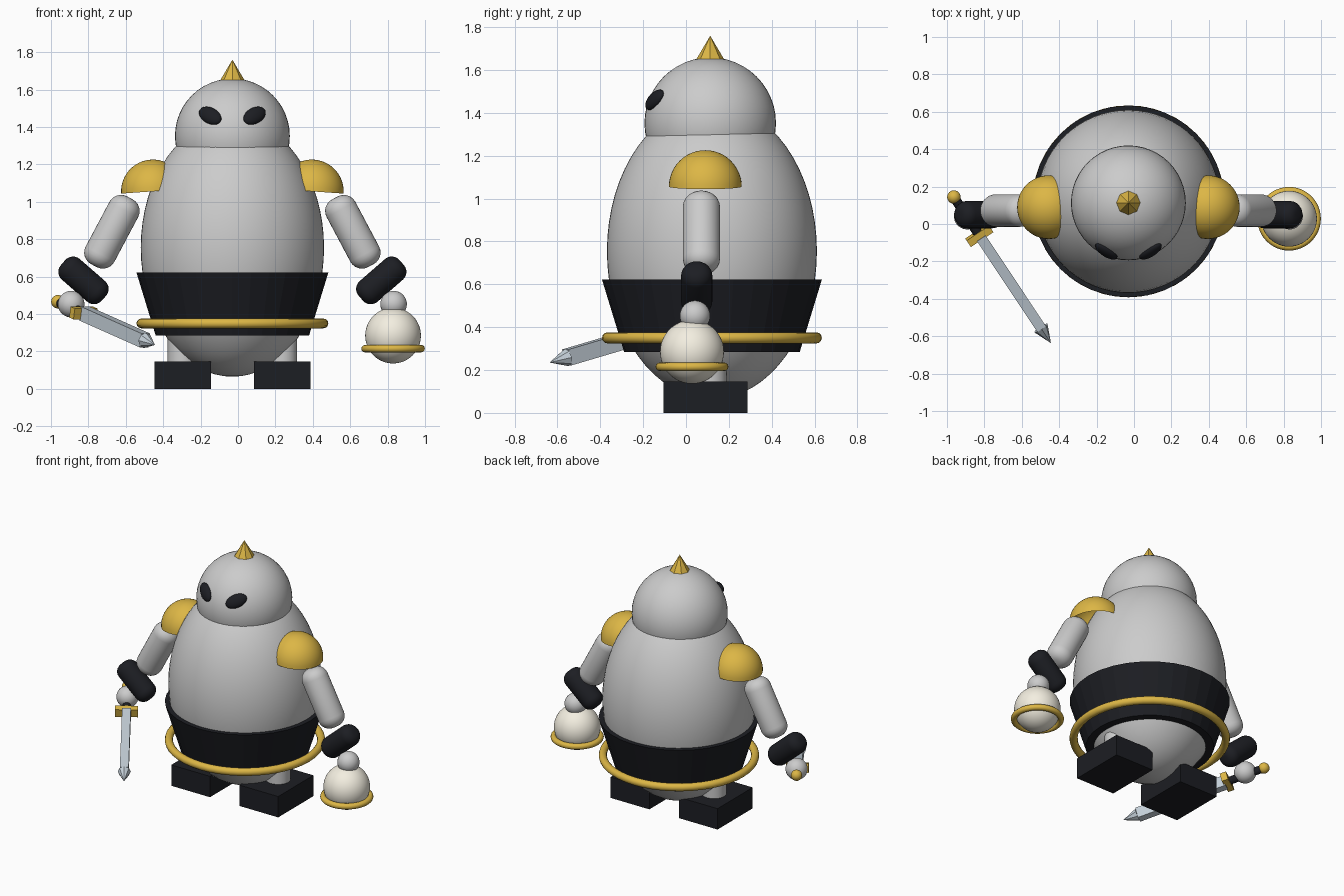
import bpy, bmesh, math
from mathutils import Vector, Matrix

if "Cube" in bpy.data.objects:
    bpy.data.objects.remove(bpy.data.objects["Cube"])

CX = -0.03  # symmetry line of the figure


def material(name, rgb):
    m = bpy.data.materials.new(name)
    m.diffuse_color = (*rgb, 1)
    m.use_nodes = True
    m.node_tree.nodes["Principled BSDF"].inputs["Base Color"].default_value = m.diffuse_color
    return m


GOLD = material("gold", (0.72, 0.47, 0.06))
BLACK = material("black", (0.012, 0.013, 0.017))
CREAM = material("cream", (0.9, 0.86, 0.75))
STEEL = material("steel", (0.55, 0.62, 0.68))


def finish(name, mat=None, smooth=True):
    o = bpy.context.object
    o.name = name
    if mat:
        o.data.materials.append(mat)
    if smooth:
        bpy.ops.object.transform_apply(location=False, rotation=False, scale=True)
        bpy.ops.object.shade_smooth_by_angle(angle=math.radians(40))
    return o


def ball(name, loc, size, mat=None, rot=(0, 0, 0), seg=48):
    bpy.ops.mesh.primitive_uv_sphere_add(segments=seg, ring_count=seg // 2, location=loc, rotation=rot)
    bpy.context.object.scale = size if isinstance(size, tuple) else (size,) * 3
    return finish(name, mat)


def box(name, loc, size, mat, rot=(0, 0, 0)):
    bpy.ops.mesh.primitive_cube_add(size=1, location=loc, rotation=rot)
    bpy.context.object.scale = size
    return finish(name, mat, False)


def ring(name, loc, major, minor, mat):
    bpy.ops.mesh.primitive_torus_add(location=loc, major_radius=major, minor_radius=minor,
                                     major_segments=48, minor_segments=12)
    return finish(name, mat)


def rod(name, a, b, r1, r2, mat=None, sides=32, smooth=True, bevel=0):
    a, b = Vector(a), Vector(b)
    d = b - a
    bpy.ops.mesh.primitive_cone_add(vertices=sides, radius1=r1, radius2=r2, depth=d.length,
                                    location=(a + b) / 2, rotation=d.to_track_quat('Z', 'Y').to_euler())
    if bevel:
        me = bpy.context.object.data
        bm = bmesh.new()
        bm.from_mesh(me)
        rims = [e for e in bm.edges if abs(e.verts[0].co.z - e.verts[1].co.z) < 1e-4]
        bmesh.ops.bevel(bm, geom=rims, offset=bevel, segments=6, profile=0.5, affect='EDGES')
        bm.to_mesh(me)
        bm.free()
    return finish(name, mat, smooth)


def limb(name, c, half, angle, r, bevel, mat=None):
    d = Vector((math.sin(angle), 0, math.cos(angle))) * half
    return rod(name, Vector(c) - d, Vector(c) + d, r, r, mat, bevel=bevel)


# Body, head and topknot
ball("body", (CX, 0.121, 0.755), (0.49, 0.49, 0.69), seg=64)
head_c = Vector((CX, 0.113, 1.352))
ball("head", head_c, 0.307)
rod("head_spike", (CX, 0.113, 1.645), (CX, 0.113, 1.76), 0.068, 0, GOLD, sides=8, smooth=False)

# Waist band and belt ring
rod("waist_band", (CX, 0.121, 0.285), (CX, 0.121, 0.622), 0.41, 0.513, BLACK, smooth=False)
ring("belt_ring", (CX, 0.121, 0.35), 0.487, 0.026, GOLD)

for s, side in ((-1, "left"), (1, "right")):
    # Eye, flattened against the head
    n = Vector((s * 0.12, -0.262, 0.11)).normalized()
    q = n.to_track_quat('-Y', 'Z').to_matrix() @ Matrix.Rotation(math.radians(-27 * s), 3, 'Y')
    ball(side + "_eye", head_c + n * 0.305, (0.073, 0.026, 0.043), BLACK, q.to_euler(), 24)

    # Open half-dome shoulder pad
    pad = ball(side + "_shoulder_pad", (CX + s * 0.425, 0.09, 1.056), 0.17, GOLD,
               (0, math.radians(4 * s), 0))
    bm = bmesh.new()
    bm.from_mesh(pad.data)
    bmesh.ops.delete(bm, geom=[v for v in bm.verts if v.co.z < -1e-4], context='VERTS')
    bm.to_mesh(pad.data)
    bm.free()

    # Arm, cuff and hand
    limb(side + "_arm", (CX + s * 0.644, 0.072, 0.84), 0.205, -s * math.radians(28), 0.087, 0.07)
    limb(side + "_cuff", (CX + s * 0.796, 0.05, 0.58), 0.145, s * math.radians(49), 0.073, 0.055, BLACK)
    ball(side + "_hand", (CX + s * 0.862, 0.042, 0.453), 0.071, seg=32)

    # Leg and foot
    rod(side + "_leg", (CX + s * 0.266, 0.11, 0.1), (CX + s * 0.266, 0.11, 0.4), 0.08, 0.08)
    box(side + "_foot", (CX + s * 0.266, 0.091, 0.0735), (0.302, 0.392, 0.147), BLACK)

# Round lantern with rim, hanging from one hand
ball("lantern", (0.829, 0.028, 0.285), 0.149, CREAM)
ring("lantern_rim", (0.829, 0.028, 0.215), 0.15, 0.02, GOLD)

# Sword laid out along one axis from pommel to tip
P, T = Vector((-0.963, 0.144, 0.466)), Vector((-0.444, -0.637, 0.235))
D = (T - P).normalized()
L = (T - P).length
rot = D.to_track_quat('Y', 'Z').to_euler()
ball("sword_pommel", P, 0.036, GOLD, seg=24)
rod("sword_grip", P, P + D * 0.25, 0.026, 0.026, BLACK, sides=16)
box("sword_guard", P + D * 0.253, (0.145, 0.042, 0.06), GOLD, rot)
box("sword_blade", P + D * 0.565, (0.056, 0.6, 0.076), STEEL, rot)
rod("sword_tip", P + D * (L - 0.1), T, 0.042, 0, STEEL, sides=8, smooth=False)
